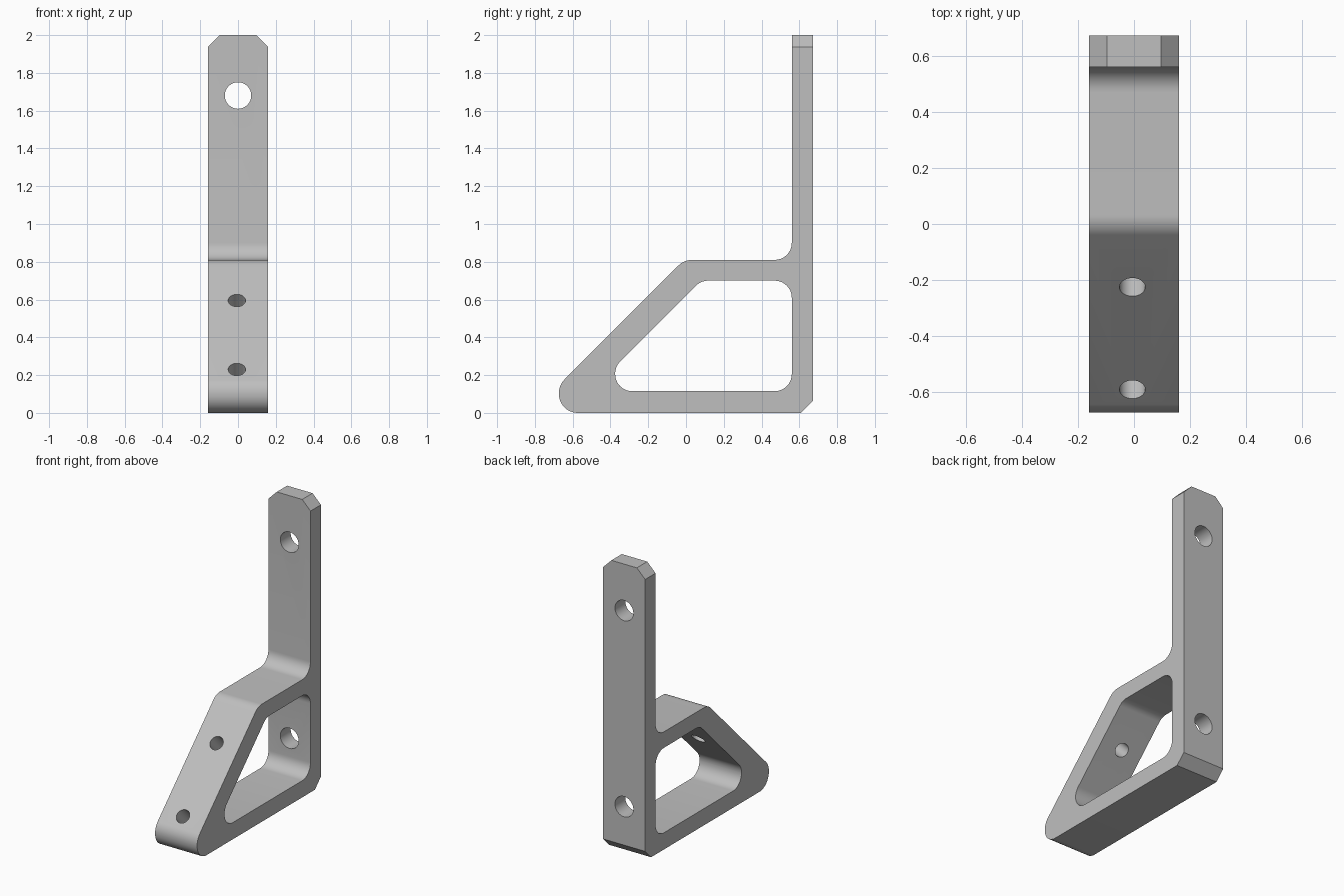
import bpy
import bmesh
import math
from mathutils import Vector, Matrix

cube = bpy.data.objects.get("Cube")
if cube:
    bpy.data.objects.remove(cube, do_unlink=True)

HALF_WIDTH = 0.16

grey = bpy.data.materials.new("plain grey")
grey.use_nodes = True
grey.diffuse_color = (0.52, 0.52, 0.52, 1)
grey.node_tree.nodes["Principled BSDF"].inputs["Base Color"].default_value = grey.diffuse_color


def rounded(corners, steps=10):
    """Round each (y, z, radius) corner of a closed profile with a tangent arc."""
    result = []
    for i, (y, z, radius) in enumerate(corners):
        p = Vector((y, z))
        if radius == 0:
            result.append(p)
            continue
        a = (Vector(corners[i - 1][:2]) - p).normalized()
        b = (Vector(corners[(i + 1) % len(corners)][:2]) - p).normalized()
        half = a.angle(b) / 2
        centre = p + (a + b).normalized() * radius / math.sin(half)
        start = p + a * radius / math.tan(half) - centre
        end = p + b * radius / math.tan(half) - centre
        sweep = start.angle_signed(end)
        for k in range(steps + 1):
            # angle_signed is clockwise positive, Matrix.Rotation counter-clockwise
            result.append(centre + Matrix.Rotation(-sweep * k / steps, 2) @ start)
    return result


def finish(name, bm):
    bmesh.ops.recalc_face_normals(bm, faces=bm.faces[:])
    mesh = bpy.data.meshes.new(name)
    bm.to_mesh(mesh)
    bm.free()
    mesh.materials.append(grey)
    obj = bpy.data.objects.new(name, mesh)
    bpy.context.collection.objects.link(obj)
    return obj


def prism(corners, half_width):
    """Extrude a side profile across the width."""
    bm = bmesh.new()
    face = bm.faces.new([bm.verts.new((-half_width, p.x, p.y)) for p in rounded(corners)])
    moved = bmesh.ops.extrude_face_region(bm, geom=[face])["geom"]
    bmesh.ops.translate(bm, vec=(2 * half_width, 0, 0),
                        verts=[v for v in moved if isinstance(v, bmesh.types.BMVert)])
    return bm


def drill(name, centre, direction, radius, length):
    bm = bmesh.new()
    turn = Vector(direction).to_track_quat('Z', 'Y').to_matrix().to_4x4()
    bmesh.ops.create_cone(bm, cap_ends=True, segments=48, radius1=radius, radius2=radius,
                          depth=length, matrix=Matrix.Translation(centre) @ turn)
    return finish(name, bm)


# Bracket body: sloped foot, shelf and tall back bar
body = prism([(-0.673, 0, 0.1), (-0.673, 0.147, 0.1), (-0.01, 0.81, 0.1),
              (0.56, 0.81, 0.09), (0.56, 2, 0), (0.673, 2, 0),
              (0.673, 0.065, 0), (0.608, 0, 0)], HALF_WIDTH)

# Clipped corners at the top of the bar
for side in (-1, 1):
    cut = bmesh.ops.bisect_plane(body, geom=body.verts[:] + body.edges[:] + body.faces[:],
                                 plane_co=(side * HALF_WIDTH, 0, 1.937),
                                 plane_no=(side, 0, 1), clear_outer=True)
    rim = [e for e in cut["geom_cut"] if isinstance(e, bmesh.types.BMEdge)]
    bmesh.ops.holes_fill(body, edges=rim)
bracket = finish("bracket", body)

# Cutters: side window, two bar holes, two holes square to the slope
cutters = [finish("window_cutter", prism(
    [(-0.375, 0.115, 0.09), (-0.375, 0.245, 0.09), (0.08, 0.70, 0.09),
     (0.56, 0.70, 0.09), (0.56, 0.115, 0.09)], HALF_WIDTH * 2))]
for z in (0.33, 1.68):
    cutters.append(drill("bar_hole_cutter", (0, 0.62, z), (0, 1, 0), 0.07, 0.3))
for z in (0.23, 0.595):
    cutters.append(drill("slope_hole_cutter", (-0.006, z - 0.82, z), (0, 1, -1), 0.046, 0.4))

bpy.context.view_layer.objects.active = bracket
for cutter in cutters:
    mod = bracket.modifiers.new(cutter.name, 'BOOLEAN')
    mod.operation = 'DIFFERENCE'
    mod.solver = 'EXACT'
    mod.object = cutter
    bpy.ops.object.modifier_apply(modifier=mod.name)
    bpy.data.objects.remove(cutter, do_unlink=True)

# Smooth arcs, sharp edges
bpy.ops.object.select_all(action='DESELECT')
bracket.select_set(True)
bpy.ops.object.shade_smooth_by_angle(angle=math.radians(20))
